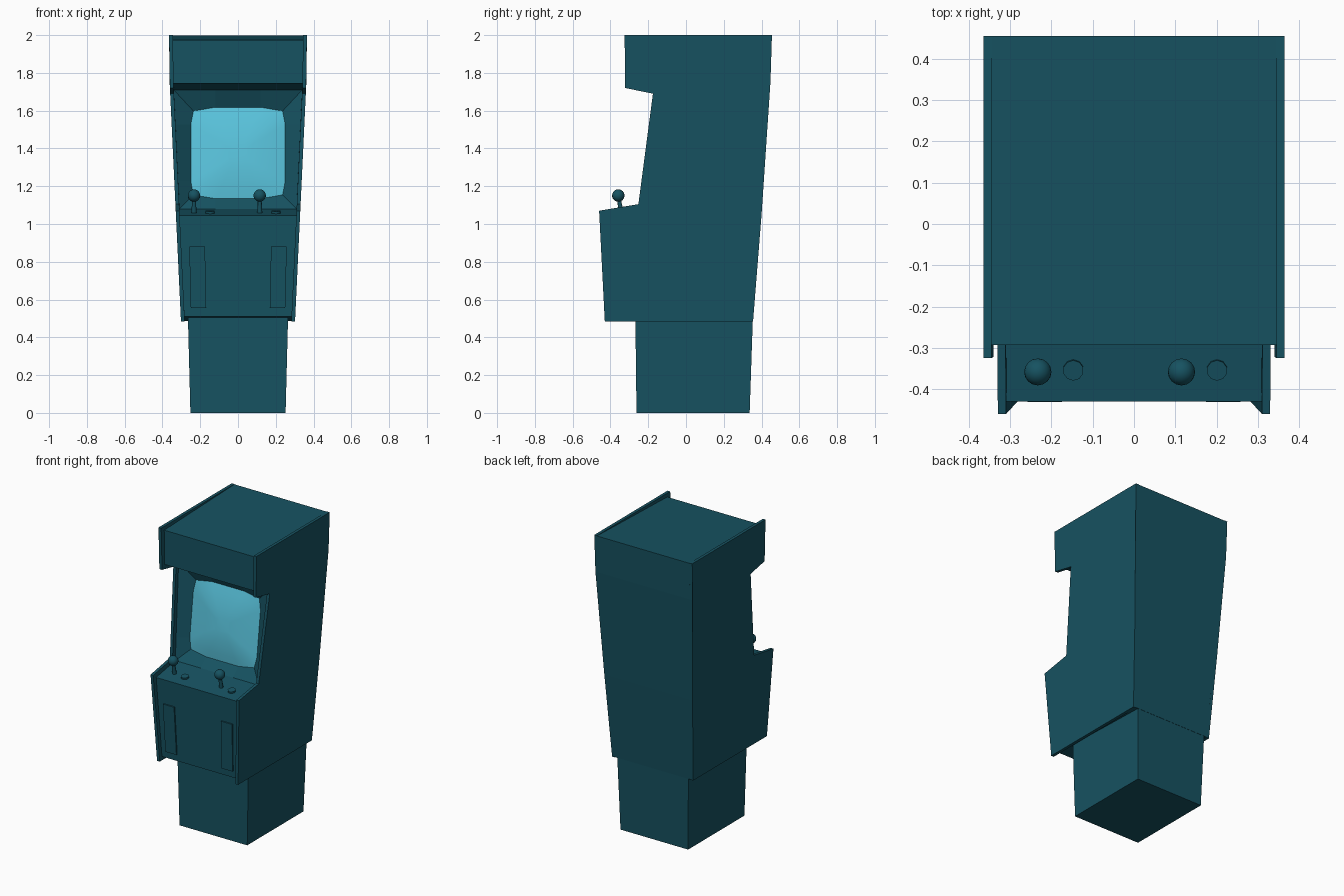
import bpy, bmesh, math
from mathutils import Vector

if "Cube" in bpy.data.objects:
    bpy.data.objects.remove(bpy.data.objects["Cube"])


def material(name, color):
    m = bpy.data.materials.new(name)
    m.diffuse_color = color
    m.use_nodes = True
    m.node_tree.nodes["Principled BSDF"].inputs["Base Color"].default_value = m.diffuse_color
    return m


TEAL = material("teal_paint", (0.008, 0.085, 0.12, 1))
GLOW = material("screen_blue", (0.10, 0.55, 0.72, 1))
THICK = 0.02


def make(name, verts, faces, mat=TEAL, mirror=False, recalc=True):
    mesh = bpy.data.meshes.new(name)
    bm = bmesh.new()
    vs = [bm.verts.new(v) for v in verts]
    for f in faces:
        bm.faces.new([vs[i] for i in f])
    if recalc:
        bmesh.ops.recalc_face_normals(bm, faces=bm.faces)
    bm.to_mesh(mesh)
    bm.free()
    mesh.materials.append(mat)
    ob = bpy.data.objects.new(name, mesh)
    bpy.context.collection.objects.link(ob)
    if mirror:
        ob.modifiers.new("mirror", 'MIRROR')
    return ob


def half_width(z):
    """Outer half width of the cabinet, which flares towards the top."""
    if z < 1.75:
        return 0.302 + 0.06 * (z - 0.485) / 1.265
    return 0.362 + 0.003 * (z - 1.75) / 0.25


def prism(a, b):
    """Closed solid between two matching loops."""
    n = len(a)
    faces = [range(n), range(n, 2 * n)]
    faces += [(i, (i + 1) % n, n + (i + 1) % n, n + i) for i in range(n)]
    return a + b, faces


# Side panels: stepped silhouette with a thin, flared thickness
side = [(-0.325, 2.0), (-0.322, 1.72), (-0.175, 1.69), (-0.252, 1.105),
        (-0.46, 1.07), (-0.43, 0.485), (0.355, 0.485), (0.40, 1.05),
        (0.447, 1.75), (0.455, 2.0)]
make("side_panels", *prism([(half_width(z), y, z) for y, z in side],
                           [(half_width(z) - THICK, y, z) for y, z in side]), mirror=True)

# Inner body: strips between the panels, left open where the screen sits
body = [(-0.147, 1.71), (-0.293, 1.745), (-0.293, 1.975), (0.455, 1.998),
        (0.447, 1.75), (0.40, 1.05), (0.355, 0.487), (-0.405, 0.51),
        (-0.43, 1.045), (-0.225, 1.08)]
n = len(body)
verts = [(s * (half_width(z) - THICK), y, z) for s in (-1, 1) for y, z in body]
make("cabinet_body", verts, [(i, i + n, i + n + 1, i + 1) for i in range(n - 1)], recalc=False)

# Screen outline, one quadrant reflected into a twelve point loop
quad = [(0.25, 0.15), (0.236, 0.222), (0.12, 0.242)]
loop = []
for sx, sz, pts in ((1, 1, quad), (-1, 1, quad[::-1]), (-1, -1, quad), (1, -1, quad[::-1])):
    loop += [(sx * u, sz * v, abs(u) > 0.24, abs(u) < 0.2) for u, v in pts]
ZC, SLOPE = 1.376, 0.124


def on_frame(u, v, flat_x, flat_z):
    """Matching point on the outer rectangle of the bezel."""
    z = ZC + v if flat_x else (1.71 if v > 0 else 1.08)
    x = u if flat_z else math.copysign(half_width(z) - THICK, u)
    return (x, -0.225 + SLOPE * (z - 1.08), z)


def on_screen(u, v, k):
    """Point on the bulging glass at ring scale k."""
    return (u * k, -0.137 + SLOPE * v * k - 0.03 * (1 - k * k), ZC + v * k)


def rings_faces(count, m=12):
    return [(r * m + i, r * m + (i + 1) % m, (r + 1) * m + (i + 1) % m, (r + 1) * m + i)
            for r in range(count - 1) for i in range(m)]


# Bezel sloping back to the screen
def face_ccw(faces):
    return faces


make("screen_bezel", [on_frame(*p) for p in loop] + [on_screen(p[0], p[1], 1) for p in loop],
     rings_faces(2), recalc=False)

# Curved glass
scales = (1, 0.8, 0.6, 0.4, 0.2)
glass = make("screen_glass", [on_screen(p[0], p[1], k) for k in scales for p in loop],
             rings_faces(len(scales)) + [range(48, 60)], GLOW, recalc=False)
glass.data.shade_smooth()


# Pedestal
def rect(x, y0, y1, z):
    return [(-x, y0, z), (x, y0, z), (x, y1, z), (-x, y1, z)]


make("pedestal", *prism(rect(0.252, -0.262, 0.337, 0), rect(0.265, -0.268, 0.354, 0.505)))

# Coin doors lying on the sloped front
door = [(0.168, 0.555), (0.250, 0.555), (0.258, 0.88), (0.175, 0.88)]


def front_y(z):
    return -0.405 - 0.025 * (z - 0.51) / 0.535


make("coin_doors", *prism([(x, front_y(z) - 0.009, z) for x, z in door],
                          [(x, front_y(z) + 0.005, z) for x, z in door]), mirror=True)

# Joysticks and buttons, square to the control surface
UP = Vector((0, -0.168, 0.986))
TILT = math.atan2(0.168, 0.986)


def cylinder(name, base, r1, r2, length, sides):
    bpy.ops.mesh.primitive_cone_add(vertices=sides, radius1=r1, radius2=r2, depth=length,
                                    location=base + UP * length / 2, rotation=(TILT, 0, 0))
    ob = bpy.context.object
    ob.name = name
    ob.data.materials.append(TEAL)
    bpy.ops.object.shade_smooth_by_angle(angle=math.radians(50))


for label, x in (("left", -0.233), ("right", 0.115)):
    base = Vector((x, -0.342, 1.055))
    cylinder(label + "_stick", base, 0.014, 0.009, 0.09, 8)
    bpy.ops.mesh.primitive_uv_sphere_add(segments=16, ring_count=10, radius=0.033,
                                         location=base + UP * 0.097, rotation=(TILT, 0, 0))
    ball = bpy.context.object
    ball.name = label + "_stick_ball"
    ball.data.materials.append(TEAL)
    bpy.ops.object.shade_smooth()
    cylinder(label + "_button", Vector((x + 0.086, -0.352, 1.053)), 0.025, 0.025, 0.017, 10)
